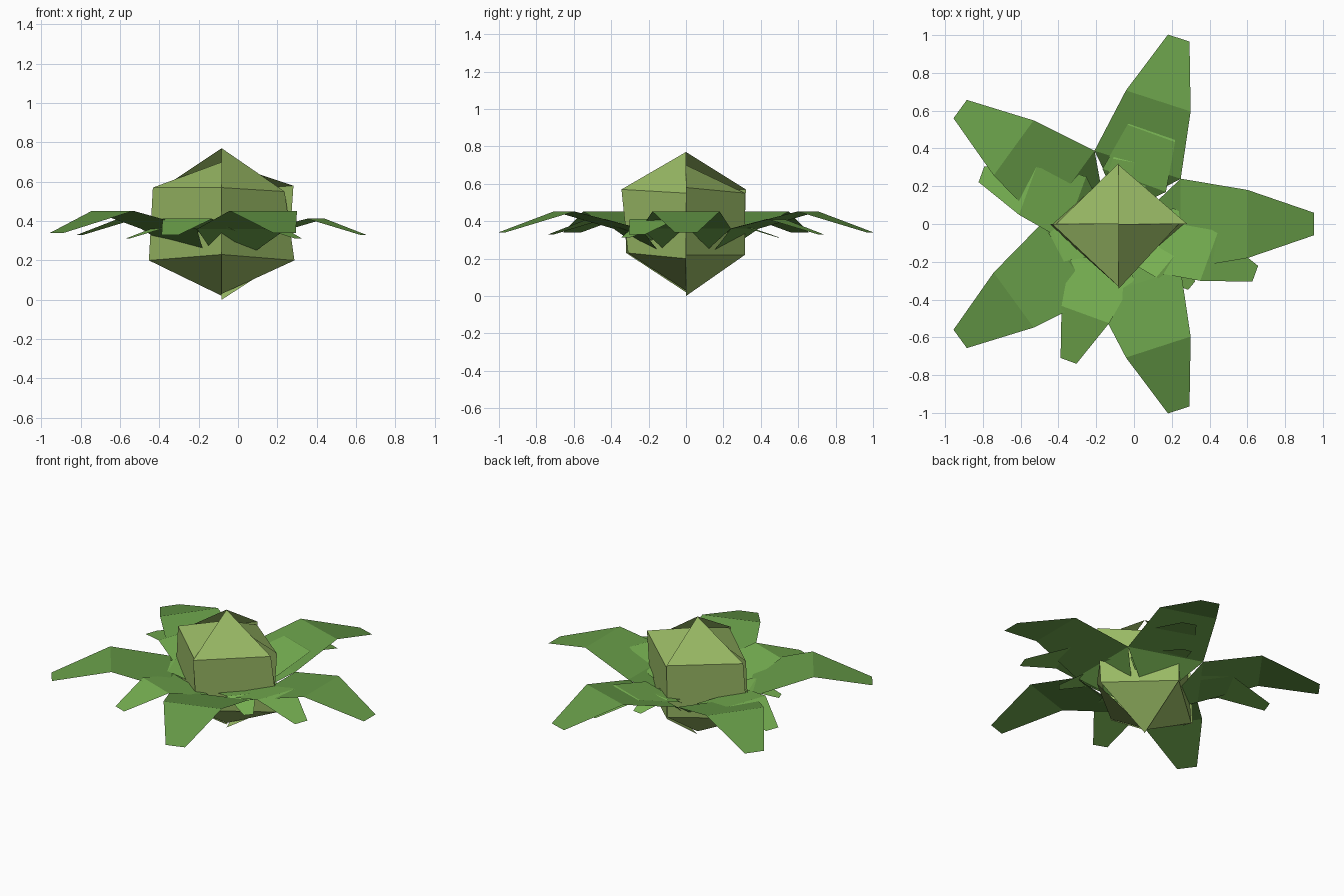
import bpy, math

if "Cube" in bpy.data.objects:
    bpy.data.objects.remove(bpy.data.objects["Cube"])

CX = -0.083  # plant axis


def material(name, rgb):
    m = bpy.data.materials.new(name)
    m.diffuse_color = (*rgb, 1)
    m.use_nodes = True
    m.node_tree.nodes["Principled BSDF"].inputs["Base Color"].default_value = m.diffuse_color
    return m


bulb_green = material("olive_green", (0.32, 0.49, 0.13))
tier_greens = [
    material("leaf_green", (0.135, 0.33, 0.064)),
    material("light_leaf_green", (0.18, 0.43, 0.082)),
    material("pale_leaf_green", (0.20, 0.47, 0.09)),
]


def make(name, verts, faces, mat):
    mesh = bpy.data.meshes.new(name)
    mesh.from_pydata(verts, [], faces)
    mesh.materials.append(mat)
    ob = bpy.data.objects.new(name, mesh)
    bpy.context.collection.objects.link(ob)
    return ob


def polar(r, side, deg, z):
    a = math.radians(deg)
    return (CX + r * math.cos(a) - side * math.sin(a),
            r * math.sin(a) + side * math.cos(a), z)


# Bulb: four overlapping scales, each with a top tip, a bent panel and a bottom tip
# start angle, top tip z, bottom tip z, (r, z) of start-top, end-top, start-low, end-low
scales = [
    (0, 0.70, 0.0, (0.365, 0.58), (0.315, 0.55), (0.34, 0.22), (0.315, 0.22)),
    (90, 0.77, 0.02, (0.32, 0.57), (0.33, 0.55), (0.31, 0.23), (0.36, 0.20)),
    (180, 0.70, 0.02, (0.35, 0.57), (0.33, 0.57), (0.37, 0.20), (0.32, 0.23)),
    (270, 0.77, 0.03, (0.345, 0.57), (0.32, 0.55), (0.31, 0.23), (0.37, 0.20)),
]
for i, (a, top, low, st, et, sl, el) in enumerate(scales):
    verts = [(CX, 0, top), (CX, 0, low)]
    verts += [polar(r, 0, d, z) for (r, z), d in
              ((st, a), (et, a + 90), (el, a + 90), (sl, a))]
    make(f"bulb_scale_{i + 1}", verts, [(2, 3, 0), (5, 4, 3, 2), (1, 4, 5)], bulb_green)

# Leaf outline: distance from axis, half width, height
leaf = [(0.11, 0.03, 0.17), (0.33, 0.24, 0.36), (0.685, 0.18, 0.452), (1.035, 0.06, 0.34)]

# Three leaf tiers: count, turn, scale, lift
tiers = [(5, 0, 1.0, 0.0), (4, -20, 0.745, 0.075), (3, -40, 0.49, 0.145)]
for t, (count, turn, s, lift) in enumerate(tiers):
    for k in range(count):
        deg = turn + 360 * k / count
        verts = []
        for r, w, z in leaf:
            verts += [polar(r * s, -w * s, deg, z * s + lift),
                      polar(r * s, w * s, deg, z * s + lift)]
        faces = [(2 * j, 2 * j + 2, 2 * j + 3, 2 * j + 1) for j in range(3)]
        make(f"leaf_tier_{t + 1}_{k + 1}", verts, faces, tier_greens[t])
